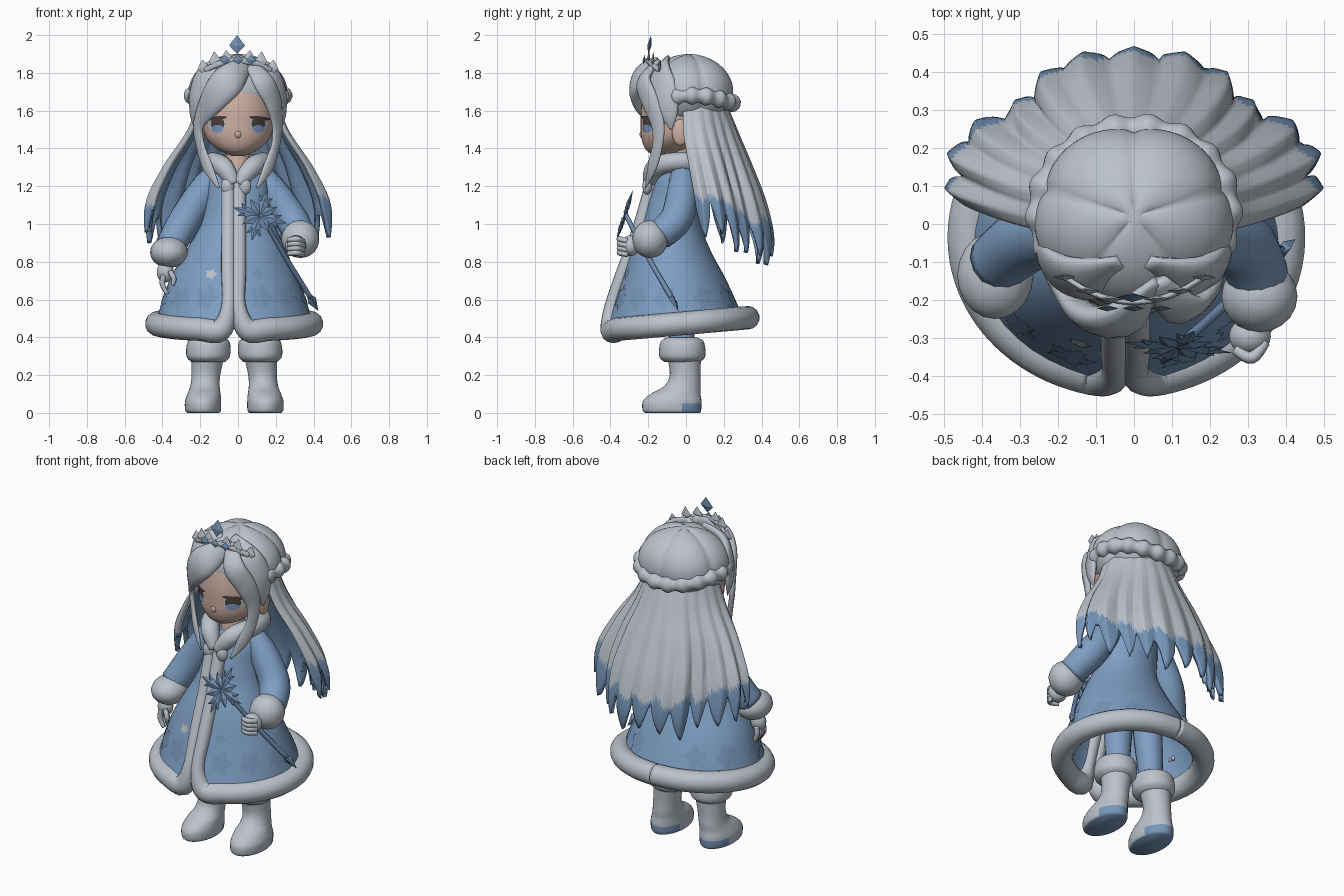
import bpy, bmesh, math
from mathutils import Vector
from mathutils.bvhtree import BVHTree

if "Cube" in bpy.data.objects:
    bpy.data.objects.remove(bpy.data.objects["Cube"])


def material(name, rgb):
    m = bpy.data.materials.new(name)
    m.use_nodes = True
    m.diffuse_color = (*rgb, 1)
    m.node_tree.nodes["Principled BSDF"].inputs["Base Color"].default_value = (*rgb, 1)
    return m


WHITE = material("frost_white", (.50, .54, .60))
BLUE = material("coat_blue", (.21, .345, .55))
TIP = material("hair_tip_blue", (.18, .30, .48))
DEEP = material("ornament_blue", (.155, .26, .42))
SKIN = material("skin", (.61, .43, .365))
DARK = material("eye_dark", (.08, .05, .05))
IRIS = material("eye_blue", (.19, .31, .55))


def at(pts, t):
    """Point on a smooth curve through tuples of any length."""
    i = min(max(int(t), 0), len(pts) - 2)
    f = t - i
    a, b, c, d = (pts[min(max(i + k, 0), len(pts) - 1)] for k in (-1, 0, 1, 2))
    return [q + .5 * f * (r - p + f * (2 * p - 5 * q + 4 * r - s + f * (3 * (q - r) + s - p)))
            for p, q, r, s in zip(a, b, c, d)]


def spline(pts, k=5):
    return [at(pts, i / k) for i in range((len(pts) - 1) * k + 1)]


def build(name, verts, faces, mats, rule=None, smooth=True):
    bm = bmesh.new()
    vs = [bm.verts.new(v) for v in verts]
    for f in faces:
        bm.faces.new([vs[i] for i in f])
    bmesh.ops.recalc_face_normals(bm, faces=bm.faces)
    for f in bm.faces:
        f.smooth = smooth
        if rule:
            f.material_index = int(rule(f.calc_center_median()))
    me = bpy.data.meshes.new(name)
    bm.to_mesh(me)
    bm.free()
    for m in mats if isinstance(mats, list) else [mats]:
        me.materials.append(m)
    ob = bpy.data.objects.new(name, me)
    bpy.context.collection.objects.link(ob)
    return ob


def skin_rings(name, rings, mats, rule=None, bottom=True):
    n = len(rings[0])
    faces = [(r * n + i, r * n + (i + 1) % n, (r + 1) * n + (i + 1) % n, (r + 1) * n + i)
             for r in range(len(rings) - 1) for i in range(n)]
    if bottom:
        faces.append(range(n))
    faces.append(range((len(rings) - 1) * n, len(rings) * n))
    return build(name, [v for r in rings for v in r], faces, mats, rule)


def circle(n):
    return [(math.cos(math.tau * i / n), math.sin(math.tau * i / n)) for i in range(n)]


def loft(name, rings, mats, rule=None, bottom=True, n=36):
    """Stack of level ellipses: z, centre x, centre y, radius x, radius y."""
    return skin_rings(name, [[(x + rx * c, y + ry * s, z) for c, s in circle(n)]
                             for z, x, y, rx, ry in spline(rings)], mats, rule, bottom)


def sweep(name, pts, mats, flat=1, axis=(0, 0), n=14, ripple=0):
    """Tube through points x, y, z, half width; flat scales its depth."""
    path = spline(pts)
    rings = []
    for i, (x, y, z, w) in enumerate(path):
        p, q = path[max(i - 1, 0)], path[min(i + 1, len(path) - 1)]
        t = (Vector(q[:3]) - Vector(p[:3])).normalized()
        out = Vector((x - axis[0], y - axis[1], 0))
        out = (out - t * out.dot(t)).normalized()
        side = t.cross(out)
        w = max(w, .003) * (1 + ripple * math.sin(i * .62))
        rings.append([Vector((x, y, z)) + side * w * c + out * w * flat * s for c, s in circle(n)])
    return skin_rings(name, rings, mats)


def ball(name, loc, size, mat):
    rings = [(loc[2] + size[2] * math.sin(a), loc[0], loc[1], size[0] * math.cos(a), size[1] * math.cos(a))
             for a in [math.radians(d) for d in range(-88, 89, 22)]]
    return loft(name, rings, mat, n=20)


def blades(name, items, normal, mat):
    """Faceted diamond blades: base, tip, half width, half thickness."""
    verts, faces = [], []
    for base, tip, w, d in items:
        base, tip = Vector(base), Vector(tip)
        mid = base.lerp(tip, .45)
        s = (tip - base).cross(normal).normalized() * w
        k, o = len(verts), normal * d
        verts += [base, tip, mid + s, mid - s, mid + o, mid - o]
        faces += [(k + e, k + a, k + b) for e in (0, 1) for a in (2, 3) for b in (4, 5)]
    return build(name, verts, faces, mat, smooth=False)


def decal(name, shape, centre, az, target, mat, lift=.004):
    """Thin plate laid on a surface, seen from horizontal angle az."""
    me = target.data
    tree = BVHTree.FromPolygons([v.co for v in me.vertices], [p.vertices[:] for p in me.polygons])
    d, u = Vector((math.sin(az), -math.cos(az), 0)), Vector((math.cos(az), math.sin(az), 0))
    n, verts = len(shape), []
    for k in (.05, .4, .7, 1):
        for a, b in shape:
            p = Vector(centre) + u * a * k + Vector((0, 0, b * k))
            hit = tree.ray_cast(p + d, -d)[0]
            verts.append((hit or p) + d * lift)
    faces = [(r * n + i, r * n + (i + 1) % n, r * n + n + (i + 1) % n, r * n + n + i)
             for r in range(3) for i in range(n)]
    return build(name, verts, faces + [range(n)], mat)


# Coat body, open underneath
coat = loft("coat", [(.46, -.02, -.05, .42, .37), (.58, -.02, -.055, .385, .325), (.72, -.02, -.065, .335, .27),
                     (.86, -.01, -.08, .265, .21), (1, 0, -.075, .195, .155), (1.12, 0, -.05, .17, .148),
                     (1.25, 0, -.03, .16, .12), (1.34, 0, 0, .08, .07)], BLUE, bottom=False, n=48)

# Coat fur: each half runs down the front opening and around the hem
for s, side in ((-1, "right"), (1, "left")):
    strip = [(s * .028 - .023, y, z, .038) for y, z in ((-.17, 1.24), (-.21, 1.1), (-.255, .95), (-.33, .75), (-.395, .56))]
    hem = [(s * .41 * math.sin(a) - .02, -.035 - .363 * math.cos(a), .472 - .032 * math.cos(a), .062)
           for a in [math.radians(d) for d in range(10, 181, 17)]]
    sweep(side + "_fur_trim", strip + hem, WHITE, axis=(-.02, -.04))
    sweep(side + "_collar", [(-.01 + s * .01, -.195, 1.21, .035), (s * .075, -.16, 1.3, .053), (s * .135, -.04, 1.33, .05),
                             (s * .1, .09, 1.32, .05), (0, .135, 1.31, .05)], WHITE, axis=(0, -.02))
    ball(side + "_collar_tassel", (s * .045 - .01, -.205, 1.2), (.035, .026, .045), WHITE)

    # Legs and boots
    x = lambda d: -.02 + s * d
    sweep(side + "_leg", [(x(.12), -.02, .36, .065), (x(.11), -.03, .6, .08), (x(.09), -.04, .85, .08)], BLUE)
    loft(side + "_boot", [(0, x(.165), -.072, .085, .145), (.015, x(.165), -.075, .095, .155), (.06, x(.165), -.073, .096, .155),
                          (.1, x(.16), -.055, .088, .132), (.14, x(.155), -.02, .078, .098), (.2, x(.15), -.005, .076, .081),
                          (.3, x(.14), -.01, .088, .09)], [WHITE, TIP],
         lambda c: c.z < .004 or (c.z < .05 and c.y > -.025))
    loft(side + "_boot_fur", [(.27, x(.138), -.02, .09, .095), (.295, x(.138), -.02, .113, .12), (.34, x(.137), -.02, .117, .122),
                              (.38, x(.135), -.02, .108, .112), (.4, x(.135), -.02, .075, .08)], WHITE)
    ball(side + "_ear", (s * .195, -.03, 1.485), (.022, .045, .07), SKIN)

# Coat ornaments
for i, deg in enumerate((25, 52, 80, 115, 145)):
    for s in (-1, 1):
        az = math.radians(deg * s)
        flake = [(.075 * c * r, .075 * e * r) for k, (c, e) in enumerate(circle(40))
                 for r in [.74 + .16 * math.cos(k * math.tau / 8 + i) + .14 * math.sin(k * 2.4)]]
        decal("large_ornament", flake, (math.sin(az) * .02 - .02, -.05, .61), az, coat, TIP)
        if i == 0:
            small = [(a * .5, b * .4) for a, b in flake]
            decal("small_ornament", small, (-.02, -.05, .735), az, coat, TIP if s > 0 else WHITE)

# Sleeves, cuffs and gloved hands
sweep("right_sleeve", [(-.11, -.02, 1.27, .06), (-.18, -.02, 1.18, .08), (-.28, -.04, 1.02, .088), (-.36, -.1, .88, .08)], BLUE)
sweep("left_sleeve", [(.11, -.02, 1.27, .06), (.18, -.02, 1.18, .08), (.28, -.05, 1.03, .088), (.33, -.14, .94, .08)], BLUE)
ball("right_cuff", (-.365, -.135, .85), (.1, .115, .082), WHITE)
ball("left_cuff", (.33, -.19, .92), (.1, .095, .1), WHITE)
ball("right_hand", (-.385, -.15, .745), (.045, .04, .055), WHITE)
ball("left_hand", (.305, -.295, .885), (.055, .05, .055), WHITE)
for i in range(4):
    y = -.18 + i * .022
    sweep("right_finger", [(-.395, y, .73, .014), (-.4, y, .68, .015), (-.375, y, .63, .01)], WHITE, n=8)
    h = .92 - i * .024
    sweep("left_finger", [(.345, -.31, h - .01, .014), (.31, -.352, h, .016), (.265, -.33, h - .005, .013)],
          WHITE, axis=(.3, -.25), n=8)
sweep("right_thumb", [(-.36, -.19, .75, .014), (-.34, -.2, .71, .014), (-.345, -.2, .675, .008)], WHITE, n=8)

# Staff with a snowflake head
sweep("staff", [(.12, -.32, 1.05, .013), (.25, -.2025, .8275, .013), (.39, -.07, .6, .014)], DEEP, axis=(.3, -.3), n=8)
hub, normal = Vector((.115, -.325, 1.045)), Vector((0, -.95, .31))
right, up = Vector((1, 0, 0)), Vector((0, .31, .95))
rays = []
for i in range(8):
    direction = lambda a: right * math.sin(a) + up * math.cos(a)
    a, size = i * math.tau / 8 + .3, .15 if i % 2 == 0 else .105
    rays.append((hub, hub + direction(a) * size, .027, .012))
    if i % 2 == 0:
        for k in (-.7, .7):
            root = hub + direction(a) * size * .45
            rays.append((root, root + direction(a + k) * .06, .014, .007))
blades("staff_snowflake", rays, normal, DEEP)
blades("staff_point", [((.365, -.092, .64), (.425, -.04, .54), .026, .024)], normal, DEEP)

# Head and face
head = loft("head", [(1.36, 0, -.12, .03, .04), (1.39, 0, -.11, .1, .1), (1.45, 0, -.075, .165, .16), (1.53, 0, -.04, .19, .2),
                     (1.63, 0, -.03, .195, .205), (1.75, 0, -.02, .17, .18), (1.84, 0, 0, .08, .08)], SKIN, n=48)
loft("neck", [(1.22, 0, -.05, .07, .08), (1.42, 0, -.04, .06, .06)], SKIN)
ball("nose", (0, -.222, 1.475), (.022, .024, .024), SKIN)
oval = lambda w, h: [(w * c, h * s) for c, s in circle(20)]
for s in (-1, 1):
    decal("eye_white", oval(.05, .036), (s * .112, -.1, 1.527), 0, head, WHITE, .002)
    decal("iris", oval(.036, .036), (s * .108, -.1, 1.53), 0, head, DARK, .004)
    decal("iris_glow", oval(.032, .02), (s * .108, -.1, 1.505), 0, head, IRIS, .006)
    lash = [(.056 * c, .011 * e - s * .006 * c) for c, e in circle(20)]
    decal("eyelash", lash, (s * .115, -.1, 1.56), 0, head, DARK, .007)

# Crown of the hair, with soft lobes parted at the back
cap = []
for d in range(-85, 89, 5):
    e = math.radians(d)
    ring = []
    for c, s in circle(80):
        groove = abs(math.sin(2.5 * (math.atan2(s, c) - math.pi / 2))) ** .6
        lobe = (.92 + .09 * groove) * math.cos(e)
        ring.append((.262 * c * lobe, .02 + .24 * s * lobe, max(1.7 + (.19 + .01 * groove) * math.sin(e), 1.555 + .0005 * d)))
    cap.append(ring)
skin_rings("hair_crown", cap, WHITE)
braid = [(.24 * math.sin(a), .03 - .215 * math.cos(a), 1.66 - .02 * math.cos(2 * a), .042)
         for a in [math.radians(d) for d in range(65, 296, 10)]]
sweep("braid", braid, WHITE, ripple=.16)

# Fringe and front locks
tail = [(.208, -.15, 1.53, .042), (.2, -.15, 1.42, .033), (.16, -.18, 1.3, .033), (.1, -.215, 1.19, .006)]
mirror = lambda pts: [(-x, y, z, w) for x, y, z, w in pts]
sweep("right_fringe", [(.06, -.15, 1.86, .03), (-.04, -.25, 1.77, .085), (-.125, -.24, 1.67, .08)] + mirror(tail), WHITE, .45)
sweep("left_fringe", [(.06, -.15, 1.86, .03), (.13, -.225, 1.76, .06), (.185, -.19, 1.65, .058)] + tail, WHITE, .45)
temple = [(.03, -.1, 1.86, .04), (.14, -.14, 1.79, .085), (.205, -.115, 1.69, .085), (.23, -.09, 1.58, .05), (.225, -.08, 1.5, .006)]
sweep("left_temple_hair", temple, WHITE, .4)
sweep("right_temple_hair", mirror(temple), WHITE, .4)

# Long back hair: fluted shell with pointed ends and blue lining
keys = [(.2, .2, .03), (.265, .27, .04), (.39, .35, .08), (.475, .42, .12), (.47, .455, .14), (.43, .42, .15)]
TEETH, COLS, ROWS = 13, 130, 26
verts, faces = [], []
for i in range(COLS + 1):
    u = i / COLS
    deg = -14 + 208 * u
    a = math.radians(deg)
    tooth = abs(2 * ((u * TEETH) % 1) - 1)
    z_end = .81 + .12 * abs(math.cos(a)) ** 5 + .17 * tooth ** 1.4 + .03 * math.sin(int(u * TEETH) * 2.2)
    # The shell dips between the side locks and the back
    dip = sum(.15 * math.exp(-((deg - m) / 17) ** 2) for m in (42, 138))
    for j in range(ROWS + 1):
        z = 1.7 - (1.7 - z_end) * j / ROWS
        rx, back, cy = at(keys, (1.7 - z) / .2)
        grow = min(1, j / ROWS * 1.4)
        flute = 1 + (.07 * (.6 - tooth) - dip) * grow
        verts.append((rx * flute * math.cos(a), cy + (back - cy) * flute * math.sin(a), z))
faces = [(k, k + 1, k + ROWS + 2, k + ROWS + 1) for i in range(COLS) for j in range(ROWS) for k in [i * (ROWS + 1) + j]]
hair = build("long_hair", verts, faces, [WHITE, TIP],
             lambda c: c.z < 1.0 + .12 * min(1, abs(c.x) / .45) ** 3 + .025 * math.sin(c.x * 45))
# Make the shell face outward so the lining falls inside
if sum(p.normal.y for p in hair.data.polygons) < 0:
    hair.data.flip_normals()
shell = hair.modifiers.new("lining", "SOLIDIFY")
shell.thickness, shell.offset, shell.material_offset = .025, -1, 1

# Tiara
arc = lambda u, h: (.175 * u, -.205 + .06 * u * u + .02 * h, 1.865 - .05 * u * u + h)
sweep("tiara_band", [(*arc(i / 4, 0), .016) for i in range(-4, 5)], WHITE, .5, n=8)
spikes = [(arc(i / 3, -.025), arc(i / 3 * 1.08, .075 - .012 * abs(i % 2)), .034, .009) for i in range(-3, 4) if i]
blades("tiara_points", spikes, Vector((0, -1, 0)), WHITE)
blades("tiara_gems", [((x, -.225, 1.845), (x, -.218, 1.895), .028, .008) for x in (-.07, 0, .07)], Vector((0, -1, 0)), DEEP)
blades("floating_gem", [((-.005, -.2, 1.9), (-.005, -.185, 2), .042, .012)], Vector((0, -1, 0)), DEEP)
